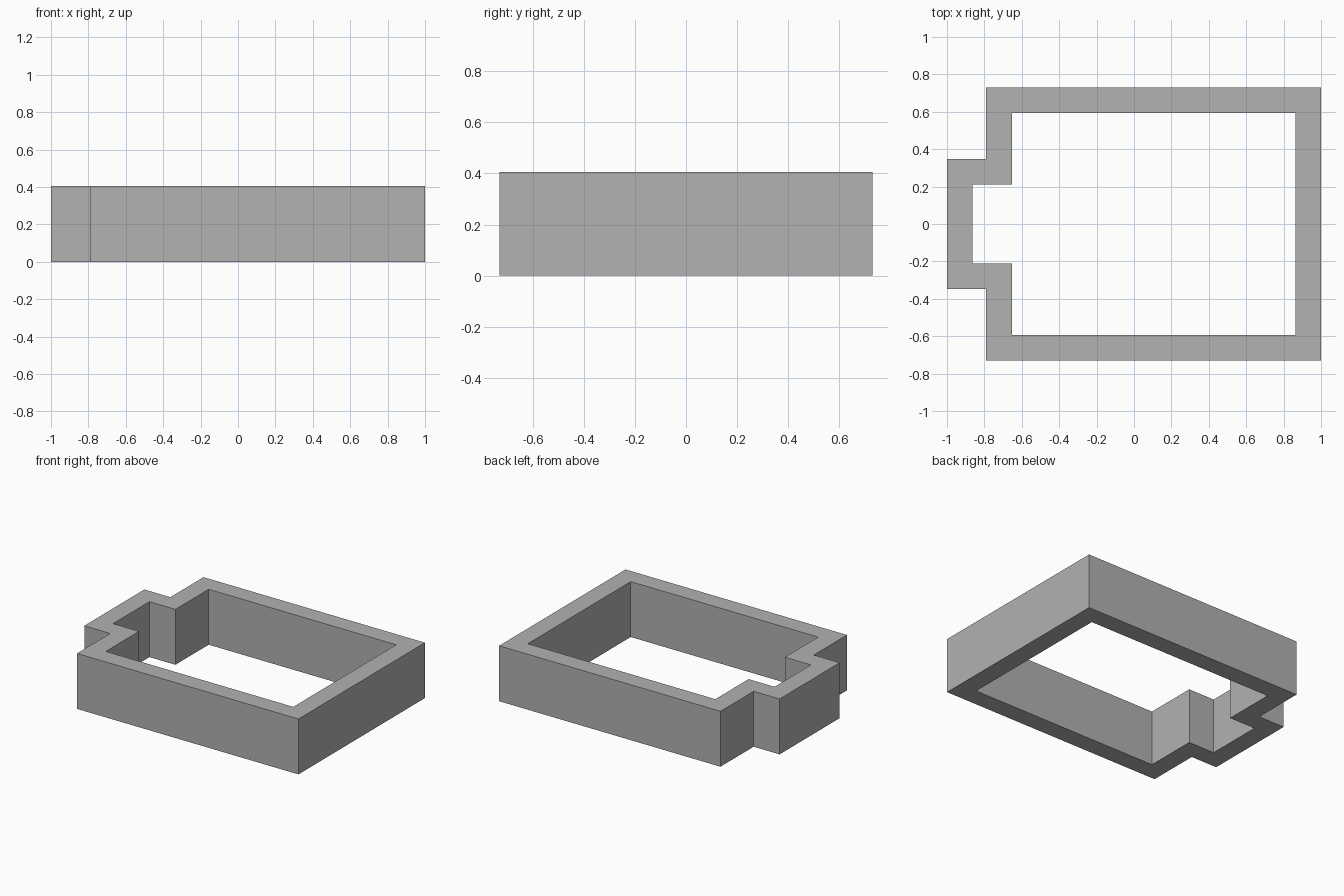
import bpy
import bmesh

if "Cube" in bpy.data.objects:
    bpy.data.objects.remove(bpy.data.objects["Cube"])

HEIGHT = 0.405

# Half profiles (y > 0), from the right end to the left bump; mirrored in y
OUTER = [(1.0, 0.73), (-0.79, 0.73), (-0.79, 0.347), (-1.0, 0.347)]
INNER = [(0.863, 0.594), (-0.653, 0.594), (-0.653, 0.21), (-0.863, 0.21)]


def closed_loop(half):
    return half + [(x, -y) for x, y in reversed(half)]


def make_ring(name, outer, inner, height, material):
    bm = bmesh.new()
    # Four vertex loops: outer and inner, bottom and top
    ob, ot, ib, it = [[bm.verts.new((x, y, z)) for x, y in loop]
                      for loop in (outer, inner) for z in (0, height)]
    n = len(outer)
    for i in range(n):
        j = (i + 1) % n
        for a, b in ((ob, ot), (ot, it), (it, ib), (ib, ob)):
            bm.faces.new((a[i], a[j], b[j], b[i]))
    bmesh.ops.recalc_face_normals(bm, faces=bm.faces)
    mesh = bpy.data.meshes.new(name)
    bm.to_mesh(mesh)
    bm.free()
    mesh.materials.append(material)
    obj = bpy.data.objects.new(name, mesh)
    bpy.context.collection.objects.link(obj)
    return obj


grey = bpy.data.materials.new("plain_grey")
grey.diffuse_color = (0.445, 0.445, 0.445, 1)
grey.use_nodes = True
grey.node_tree.nodes["Principled BSDF"].inputs["Base Color"].default_value = grey.diffuse_color

# Continuous wall with a rectangular bay on the left side
make_ring("perimeter_wall", closed_loop(OUTER), closed_loop(INNER), HEIGHT, grey)
